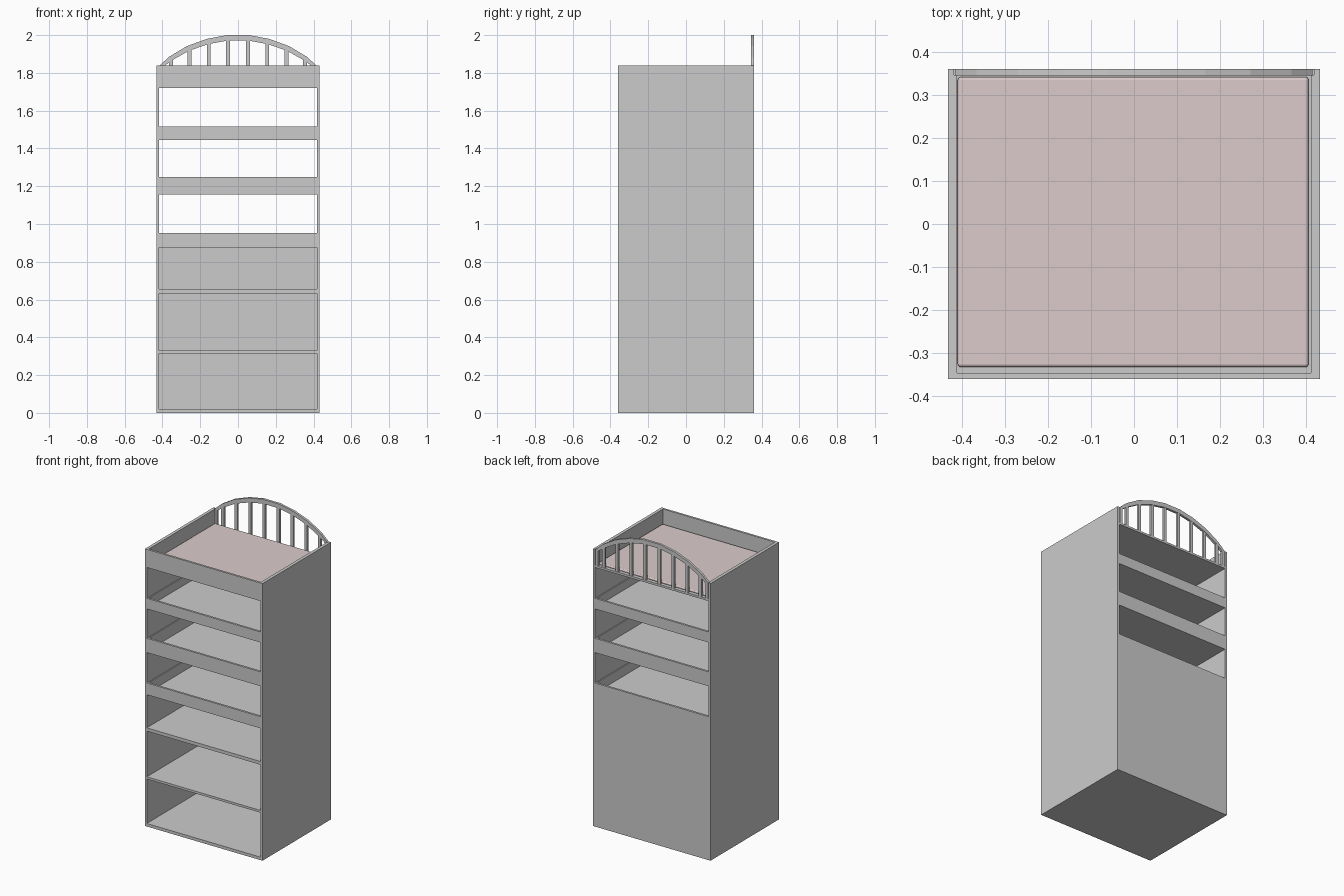
import bpy, bmesh

if "Cube" in bpy.data.objects:
    bpy.data.objects.remove(bpy.data.objects["Cube"])

W, D, H = 0.432, 0.36, 1.84   # half width, half depth, cabinet height
T = 0.014                     # board thickness
IN = W - T                    # inner half width


def make(name, bm):
    bmesh.ops.recalc_face_normals(bm, faces=bm.faces)
    me = bpy.data.meshes.new(name)
    bm.to_mesh(me)
    bm.free()
    ob = bpy.data.objects.new(name, me)
    bpy.context.collection.objects.link(ob)
    return ob


def add_box(bm, x0, x1, y0, y1, z0, z1):
    vs = bmesh.ops.create_cube(bm, size=1)["verts"]
    for v in vs:
        v.co = ((x0 + x1) / 2 + v.co.x * (x1 - x0),
                (y0 + y1) / 2 + v.co.y * (y1 - y0),
                (z0 + z1) / 2 + v.co.z * (z1 - z0))


def box(name, *dims):
    bm = bmesh.new()
    add_box(bm, *dims)
    return make(name, bm)


# Side panels
for s, name in ((-1, "left_side"), (1, "right_side")):
    a, b = sorted((s * IN, s * W))
    box(name, a, b, -D, D, 0, H)

# Base, lower shelves and back panel
for name, z0, z1 in (("base", 0, 0.02), ("lower_shelf", 0.315, 0.33),
                     ("middle_shelf", 0.633, 0.655)):
    box(name, -IN, IN, -D, D - T, z0, z1)
box("back_panel", -IN, IN, D - T, D, 0, 0.953)


# Trays: floor, thin side rims, front and back rails
def tray(name, z0, z1, back=True):
    bm = bmesh.new()
    add_box(bm, -IN, IN, -D + T, D - T if back else D, z0, z0 + T)
    add_box(bm, -IN, IN, -D, -D + T, z0, z1)
    if back:
        add_box(bm, -IN, IN, D - T, D, z0, z1)
    for a, b in ((-IN, -IN + 0.007), (IN - 0.007, IN)):
        add_box(bm, a, b, -D + T, D - T, z0 + T, z1)
    return make(name, bm)


tray("tray_low", 0.875, 0.953)
tray("tray_middle", 1.155, 1.25)
tray("tray_high", 1.445, 1.515)
tray("top_tray", 1.72, H, back=False)

# Arched back railing: faceted rim with upright bars
outer = [(0.414, 1.734), (0.414, 1.84), (0.365, 1.885), (0.27, 1.942),
         (0.165, 1.98), (0.06, 2.0)]
inner = [(0.394, 1.734), (0.394, 1.834), (0.35, 1.866), (0.26, 1.917),
         (0.158, 1.952), (0.056, 1.971)]
outer += [(-x, z) for x, z in reversed(outer)]
inner += [(-x, z) for x, z in reversed(inner)]
bm = bmesh.new()
Y0, Y1 = D - 0.016, D
rings = [[bm.verts.new((p[0], y, p[1])) for p, y in
          ((o, Y0), (o, Y1), (i, Y1), (i, Y0))] for o, i in zip(outer, inner)]
for r, q in zip(rings, rings[1:]):
    for k in range(4):
        bm.faces.new((r[k], r[(k + 1) % 4], q[(k + 1) % 4], q[k]))
bm.faces.new(rings[0])
bm.faces.new(rings[-1])
make("arch_rim", bm)


def arch_z(x):
    for (x0, z0), (x1, z1) in zip(inner[1:], inner[2:]):
        if x1 <= x <= x0:
            return z0 + (z1 - z0) * (x0 - x) / (x0 - x1)
    return 1.84


bm = bmesh.new()
for x in (0.053, 0.155, 0.257, 0.355):
    for s in (-1, 1):
        add_box(bm, s * x - 0.01, s * x + 0.01, Y0 + 0.001, Y1 - 0.001,
                1.734, arch_z(x) + 0.008)
make("arch_bars", bm)

# Cushion in the top tray
cushion = box("cushion", -0.409, 0.405, -0.332, 0.341, 1.734, 1.75)
bev = cushion.modifiers.new("soft_edges", "BEVEL")
bev.width = 0.007
bev.segments = 3
mat = bpy.data.materials.new("dusty_pink")
mat.diffuse_color = (0.72, 0.6, 0.6, 1)
mat.use_nodes = True
mat.node_tree.nodes["Principled BSDF"].inputs["Base Color"].default_value = mat.diffuse_color
cushion.data.materials.append(mat)
